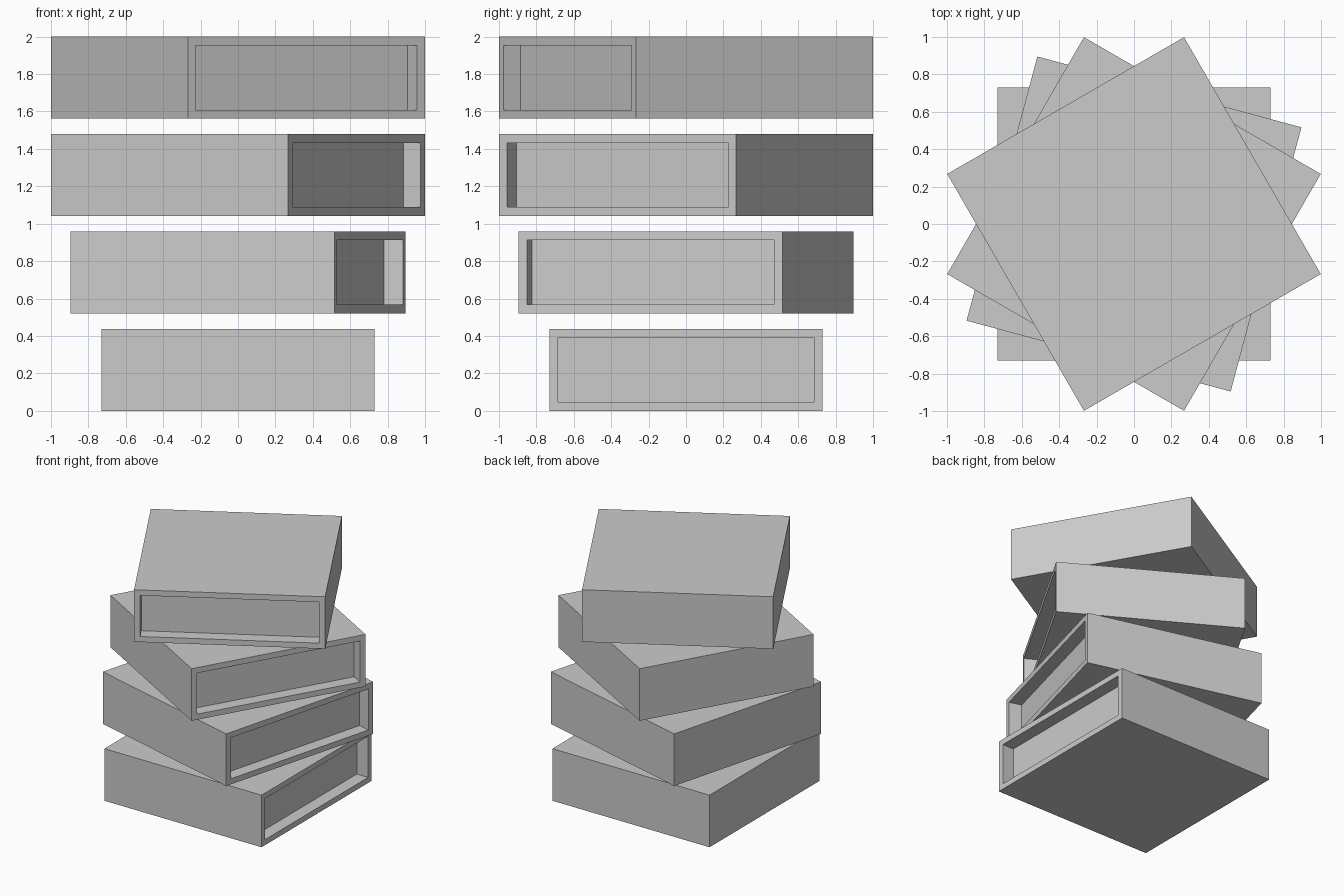
import bpy
import bmesh
import math
from mathutils import Matrix, Vector

cube = bpy.data.objects.get("Cube")
if cube:
    bpy.data.objects.remove(cube, do_unlink=True)

SIDE, HEIGHT, STEP = 1.462, 0.438, 0.5207
RIM, DEPTH = 0.066, 0.105

# Single plain grey
grey = bpy.data.materials.new("plain_grey")
grey.use_nodes = True
color = (0.6, 0.6, 0.6, 1)
grey.diffuse_color = color
grey.node_tree.nodes["Principled BSDF"].inputs["Base Color"].default_value = color


def make_block(name, level, degrees):
    """Square block with a recessed panel in one side."""
    bm = bmesh.new()
    bmesh.ops.create_cube(bm, size=1)
    bmesh.ops.scale(bm, vec=(SIDE, SIDE, HEIGHT), verts=bm.verts)
    bm.normal_update()

    # Recessed panel with straight walls
    panel = max(bm.faces, key=lambda f: f.normal.x)
    bmesh.ops.inset_region(bm, faces=[panel], thickness=RIM)
    pushed = bmesh.ops.extrude_discrete_faces(bm, faces=[panel])["faces"]
    bmesh.ops.translate(bm, vec=Vector((-DEPTH, 0, 0)), verts=pushed[0].verts)
    bmesh.ops.recalc_face_normals(bm, faces=bm.faces)

    mesh = bpy.data.meshes.new(name)
    bm.to_mesh(mesh)
    bm.free()
    mesh.materials.append(grey)
    block = bpy.data.objects.new(name, mesh)
    block.location.z = level * STEP + HEIGHT / 2
    block.rotation_euler.z = math.radians(degrees)
    bpy.context.collection.objects.link(block)


# Twisted stack, bottom to top
names = ("bottom_block", "lower_block", "upper_block", "top_block")
for level, (name, turn) in enumerate(zip(names, (0, -15, -30, -60))):
    make_block(name, level, turn)
